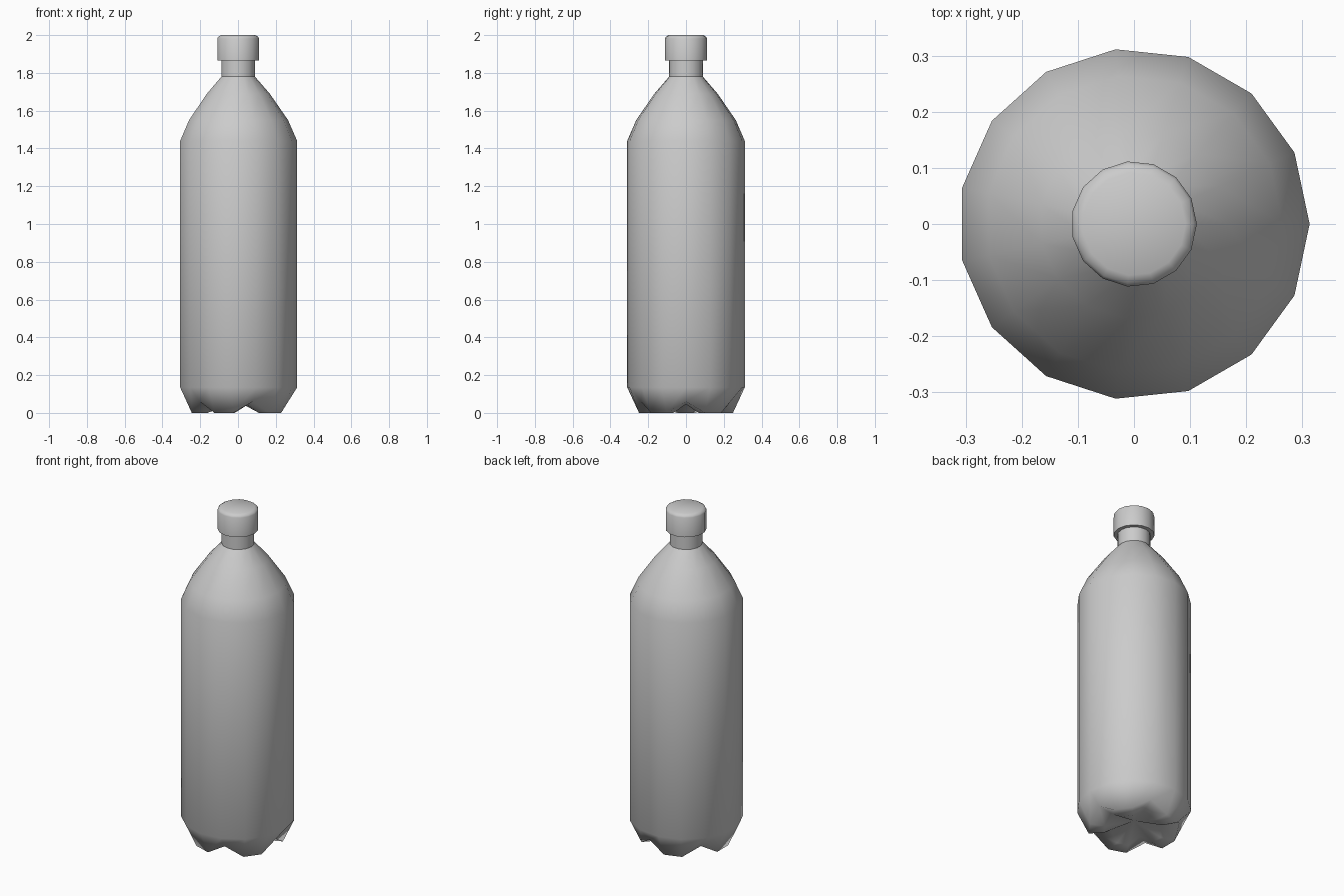
import bpy, bmesh, math

if "Cube" in bpy.data.objects:
    bpy.data.objects.remove(bpy.data.objects["Cube"])

SIDES = 15


def lathe(name, profile, angle, start_point=None, cap_bottom=False, cap_top=False):
    """Revolve (radius, z, valley_radius, valley_z) rings; every third side is a valley."""
    bm = bmesh.new()
    rings = []
    for p in profile:
        r, z = p[:2]
        vr, vz = p[2:] if len(p) == 4 else (r, z)
        ring = []
        for i in range(SIDES):
            a = 2 * math.pi * i / SIDES
            rr, zz = (vr, vz) if i % 3 == 0 else (r, z)
            ring.append(bm.verts.new((rr * math.cos(a), rr * math.sin(a), zz)))
        rings.append(ring)
    for low, high in zip(rings, rings[1:]):
        for i in range(SIDES):
            j = (i + 1) % SIDES
            bm.faces.new((low[i], low[j], high[j], high[i]))
    if start_point is not None:
        c = bm.verts.new((0, 0, start_point))
        for i in range(SIDES):
            bm.faces.new((c, rings[0][(i + 1) % SIDES], rings[0][i]))
    if cap_bottom:
        bm.faces.new(rings[0][::-1])
    if cap_top:
        bm.faces.new(rings[-1])
    bmesh.ops.recalc_face_normals(bm, faces=bm.faces)
    mesh = bpy.data.meshes.new(name)
    bm.to_mesh(mesh)
    bm.free()
    ob = bpy.data.objects.new(name, mesh)
    bpy.context.collection.objects.link(ob)
    bpy.ops.object.select_all(action='DESELECT')
    ob.select_set(True)
    bpy.context.view_layer.objects.active = ob
    bpy.ops.object.shade_smooth_by_angle(angle=math.radians(angle))
    return ob


# Bottle body with five-footed base and curved shoulder
lathe("bottle_body", [
    (0.165, 0.0, 0.15, 0.045),
    (0.25, 0.0, 0.25, 0.06),
    (0.313, 0.135),
    (0.313, 1.44),
    (0.265, 1.55),
    (0.168, 1.69),
    (0.09, 1.78),
], 75, start_point=0.06)

# Neck
lathe("neck", [(0.09, 1.78), (0.09, 1.87)], 30)

# Screw cap with chamfered top edge
lathe("cap", [(0.112, 1.865), (0.112, 1.982), (0.107, 1.991), (0.092, 2.0)],
      35, cap_bottom=True, cap_top=True)
